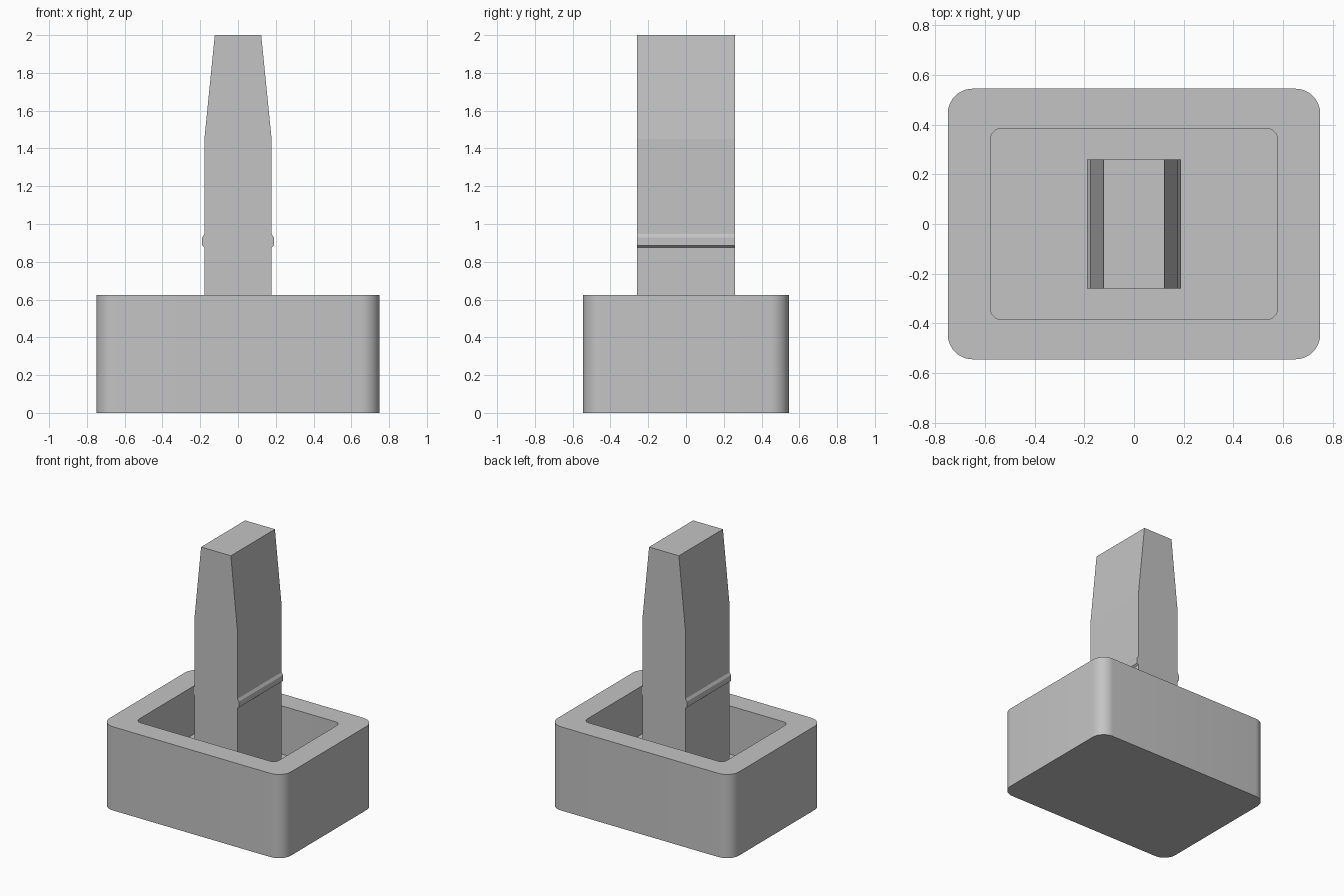
import bpy
import bmesh
import math

cube = bpy.data.objects.get("Cube")
if cube:
    bpy.data.objects.remove(cube, do_unlink=True)

grey = bpy.data.materials.new("plain grey")
grey.use_nodes = True
colour = (0.55, 0.55, 0.55, 1)
grey.diffuse_color = colour
grey.node_tree.nodes["Principled BSDF"].inputs["Base Color"].default_value = colour

HEIGHT = 0.625
FLOOR = 0.265
DEPTH = 0.26      # half depth of the post
WIDTH = 0.178     # half width of the post


def finish(bm, name, smooth=False):
    bmesh.ops.recalc_face_normals(bm, faces=bm.faces)
    mesh = bpy.data.meshes.new(name)
    bm.to_mesh(mesh)
    bm.free()
    mesh.materials.append(grey)
    obj = bpy.data.objects.new(name, mesh)
    bpy.context.collection.objects.link(obj)
    if smooth:
        bpy.ops.object.select_all(action="DESELECT")
        obj.select_set(True)
        bpy.context.view_layer.objects.active = obj
        bpy.ops.object.shade_smooth_by_angle(angle=math.radians(30))
    return obj


def rounded_ring(bm, hx, hy, radius, z, steps=10):
    """Vertices of a rounded rectangle, counter-clockwise."""
    ring = []
    for corner, (sx, sy) in enumerate([(1, 1), (-1, 1), (-1, -1), (1, -1)]):
        for i in range(steps + 1):
            a = math.pi / 2 * (corner + i / steps)
            ring.append(bm.verts.new((sx * (hx - radius) + radius * math.cos(a),
                                      sy * (hy - radius) + radius * math.sin(a), z)))
    return ring


def extrude_profile(name, points):
    """Closed x-z profile swept through the post's depth."""
    bm = bmesh.new()
    face = bm.faces.new([bm.verts.new((x, -DEPTH, z)) for x, z in points])
    swept = bmesh.ops.extrude_face_region(bm, geom=[face])["geom"]
    verts = [v for v in swept if isinstance(v, bmesh.types.BMVert)]
    bmesh.ops.translate(bm, verts=verts, vec=(0, 2 * DEPTH, 0))
    return finish(bm, name)


# Open tub with rounded corners
bm = bmesh.new()
outer, inner = (0.75, 0.545, 0.1), (0.578, 0.385, 0.045)
rings = [rounded_ring(bm, *outer, 0), rounded_ring(bm, *outer, HEIGHT),
         rounded_ring(bm, *inner, HEIGHT), rounded_ring(bm, *inner, FLOOR)]
for low, high in zip(rings, rings[1:]):
    for i in range(len(low)):
        j = (i + 1) % len(low)
        bm.faces.new((low[i], low[j], high[j], high[i]))
bm.faces.new(rings[0])
bm.faces.new(rings[-1])
finish(bm, "base_tub", smooth=True)

# Upright post with tapered top
half = [(WIDTH, FLOOR), (WIDTH, 1.45), (0.123, 2)]
extrude_profile("post", half + [(-x, z) for x, z in reversed(half)])

# Small snap ridges on both sides of the post
ridge = [(0.17, 0.876), (WIDTH, 0.876), (0.19, 0.886),
         (0.19, 0.928), (WIDTH, 0.947), (0.17, 0.947)]
for side, sign in (("left", 1), ("right", -1)):
    extrude_profile(side + "_ridge", [(sign * x, z) for x, z in ridge])
